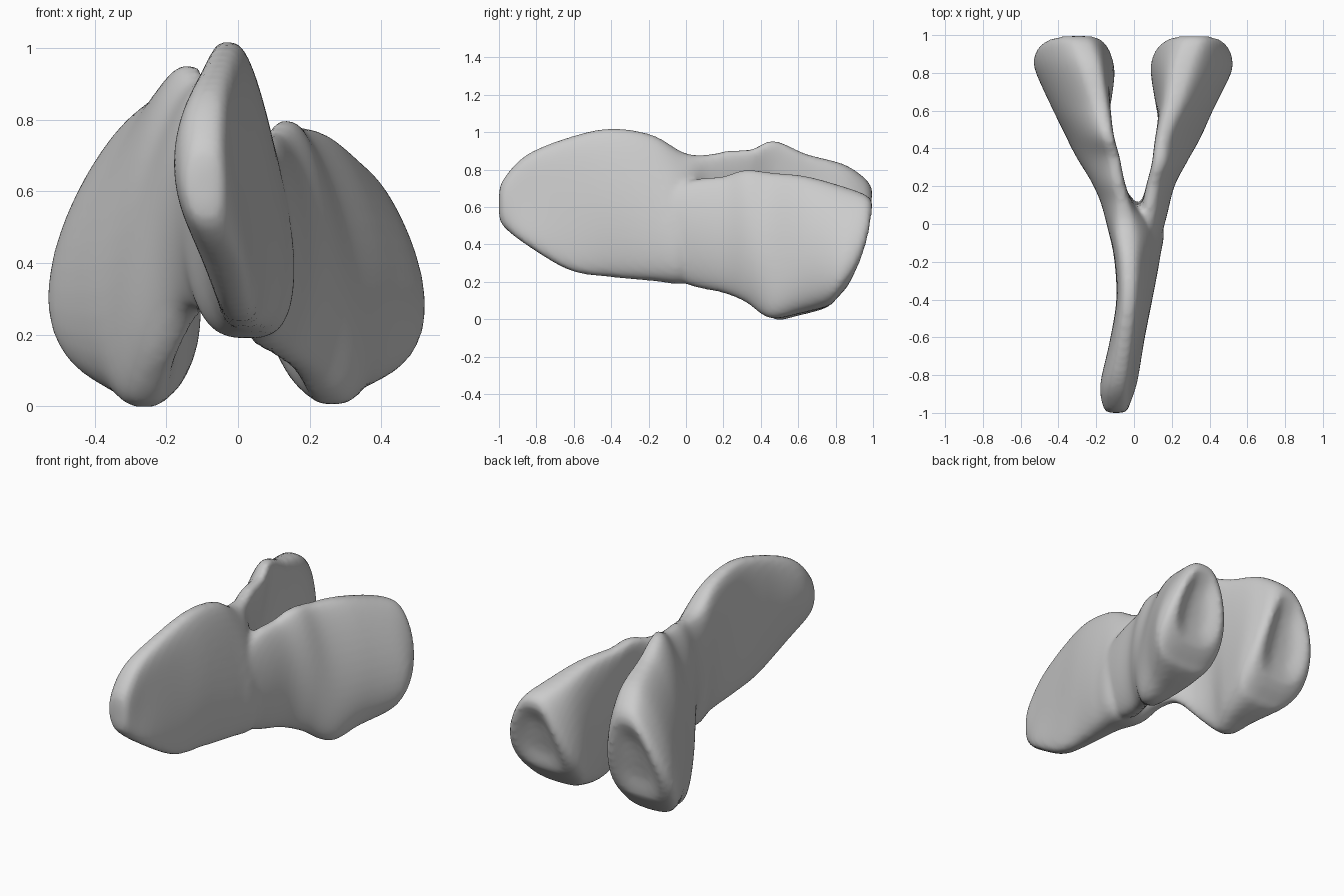
import bpy, bmesh
from math import sin, cos, pi, copysign

if "Cube" in bpy.data.objects:
    bpy.data.objects.remove(bpy.data.objects["Cube"])

# Station columns:
# y, x at top, x at middle, x at bottom, half thickness, z bottom, z top, rear slant, low flare
STEM_LEFT = [
    (-1.00, -.09, -.095, -.09, .03, .56, .67, 0, 0),
    (-.975, -.09, -.095, -.08, .065, .495, .75, 0, 0),
    (-.85, -.08, -.09, -.03, .086, .395, .88, 0, 0),
    (-.62, -.05, -.04, .00, .085, .26, .975, 0, 0),
    (-.40, -.03, .00, .01, .092, .225, 1.02, 0, .1),
    (-.18, -.03, .01, .03, .115, .205, .985, 0, .2),
    (-.01, -.045, -.005, .02, .138, .19, .89, 0, .25),
    (.11, -.06, -.085, -.05, .09, .25, .88, 0, .15),
    (.22, -.085, -.14, -.13, .08, .26, .90, 0, .1),
    (.35, -.105, -.205, -.22, .083, .11, .91, 0, .1),
    (.47, -.14, -.245, -.26, .10, .00, .955, 0, .2),
    (.64, -.18, -.275, -.26, .148, .02, .885, .04, .3),
    (.84, -.23, -.305, -.29, .192, .06, .83, .12, .35),
    (.95, -.27, -.32, -.31, .192, .10, .76, .24, .35),
    (.99, -.29, -.32, -.31, .17, .14, .71, .28, .35),
]
RIGHT = [
    (-.16, .06, .06, .05, .06, .25, .68, 0, 0),
    (.04, .075, .098, .07, .075, .175, .745, 0, .1),
    (.20, .10, .14, .12, .073, .14, .765, 0, .1),
    (.32, .13, .19, .19, .08, .09, .80, 0, .1),
    (.45, .15, .23, .26, .098, .005, .785, 0, .2),
    (.64, .21, .268, .26, .148, .03, .765, .04, .3),
    (.84, .26, .30, .29, .198, .07, .71, .12, .35),
    (.95, .30, .31, .30, .195, .11, .67, .26, .35),
    (.99, .31, .315, .30, .17, .15, .64, .3, .35),
]
SIDES, STEPS = 40, 5


def smooth_rows(rows):
    """Catmull-Rom interpolation of the stations"""
    out = []
    for i in range(len(rows) - 1):
        a, b, c, d = (rows[max(i - 1, 0)], rows[i], rows[i + 1],
                      rows[min(i + 2, len(rows) - 1)])
        for s in range(STEPS):
            t = s / STEPS
            out.append([.5 * (2 * q + (r - p) * t + (2*p - 5*q + 4*r - u) * t*t
                              + (3*q - p - 3*r + u) * t**3)
                        for p, q, r, u in zip(a, b, c, d)])
    return out + [list(rows[-1])]


def section(bm, row, scale=1.0, dip=0.0):
    y, xt, xm, xb, w, zb, zt, k, flare = row
    ring, zc, hz = [], (zb + zt) / 2, (zt - zb) / 2
    for j in range(SIDES):
        a = 2 * pi * j / SIDES
        v = sin(a) * scale
        spine = xm + (xt - xb) / 2 * v + ((xt + xb) / 2 - xm) * v * v
        side = copysign(abs(cos(a)) ** .65, cos(a)) * w * scale * (1 - flare * v)
        slant = k * hz * (v - 1) ** 2 / 2
        ring.append(bm.verts.new((spine + side, y - dip - slant, zc + hz * v)))
    return ring


def loft(bm, rows):
    rings = [section(bm, r) for r in smooth_rows(rows)]
    # shallow dished rear end face
    for scale, dip in ((.85, -.008), (.7, .005), (.45, .03), (.2, .04)):
        rings.append(section(bm, rows[-1], scale, dip))
    for a, b in zip(rings, rings[1:]):
        for j in range(SIDES):
            n = (j + 1) % SIDES
            bm.faces.new((a[j], a[n], b[n], b[j]))
    bm.faces.new(rings[0])
    bm.faces.new(rings[-1][::-1])


# Forked blade: stem with left wing, plus right wing
bm = bmesh.new()
loft(bm, STEM_LEFT)
loft(bm, RIGHT)
bmesh.ops.recalc_face_normals(bm, faces=bm.faces)
mesh = bpy.data.meshes.new("forked_blade")
bm.to_mesh(mesh)
bm.free()
blade = bpy.data.objects.new("forked_blade", mesh)
bpy.context.collection.objects.link(blade)

# Fuse the wings and soften the crotch
fuse = blade.modifiers.new("fuse", 'REMESH')
fuse.mode = 'VOXEL'
fuse.voxel_size = .016
fuse.use_smooth_shade = True
soften = blade.modifiers.new("soften", 'SMOOTH')
soften.factor = .5
soften.iterations = 5
